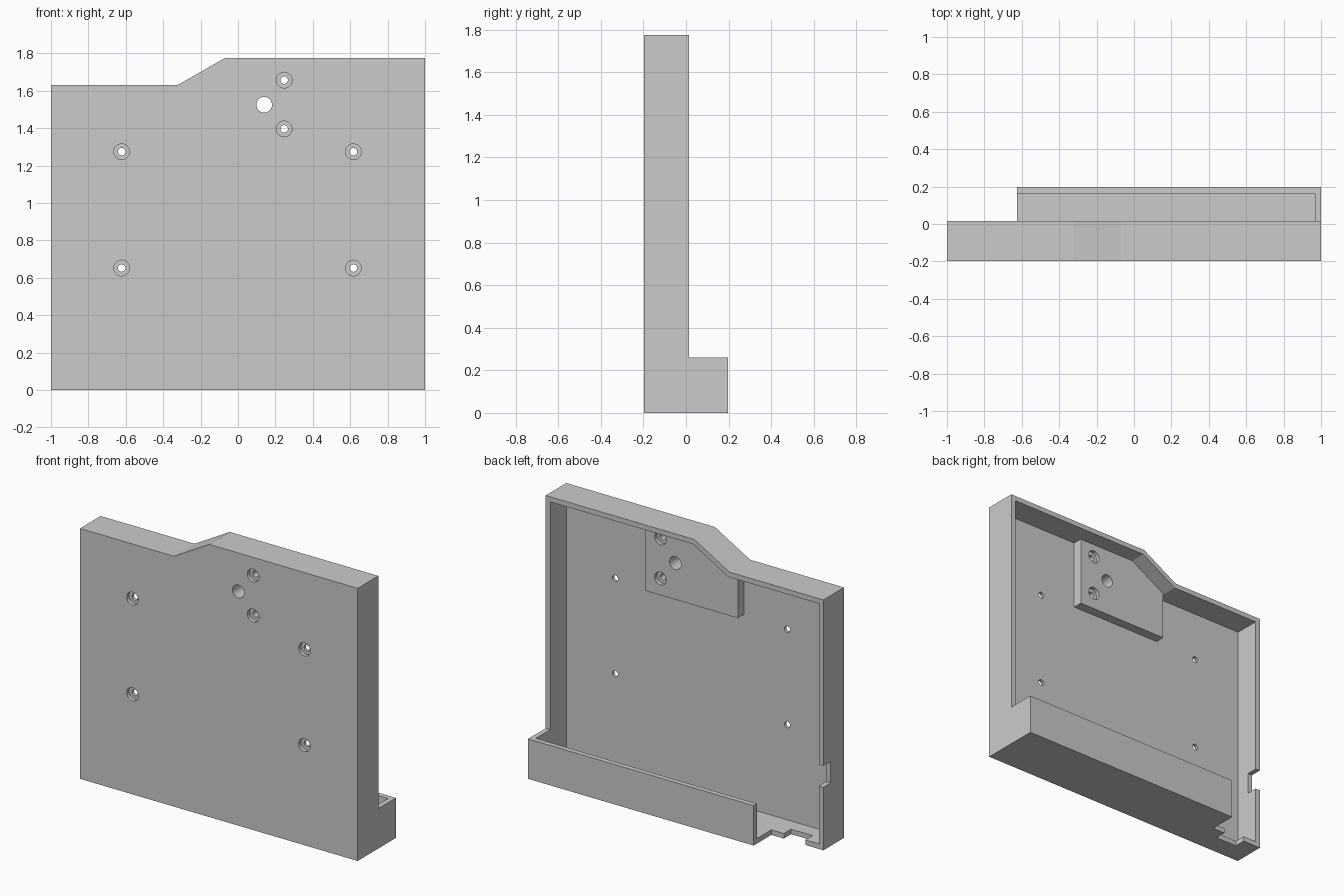
import bpy, bmesh
from math import pi
from mathutils import Matrix

if "Cube" in bpy.data.objects:
    bpy.data.objects.remove(bpy.data.objects["Cube"], do_unlink=True)

grey = bpy.data.materials.new("light_grey")
grey.use_nodes = True
colour = (0.6, 0.6, 0.6, 1)
grey.diffuse_color = colour
grey.node_tree.nodes["Principled BSDF"].inputs["Base Color"].default_value = colour

FRONT, RIM, BACK = -0.197, 0.015, 0.197
WALL = 0.033
PANEL = -0.153      # inner face of the front panel
PAD = -0.09         # inner face of the thick pad


def finish(name, bm):
    bmesh.ops.recalc_face_normals(bm, faces=bm.faces)
    mesh = bpy.data.meshes.new(name)
    bm.to_mesh(mesh)
    bm.free()
    mesh.materials.append(grey)
    obj = bpy.data.objects.new(name, mesh)
    bpy.context.scene.collection.objects.link(obj)
    return obj


def prism(name, outline, y0, y1):
    """Extrude an x-z outline along y."""
    bm = bmesh.new()
    face = bm.faces.new([bm.verts.new((x, y0, z)) for x, z in outline])
    new = bmesh.ops.extrude_face_region(bm, geom=[face])["geom"]
    moved = [v for v in new if isinstance(v, bmesh.types.BMVert)]
    bmesh.ops.translate(bm, verts=moved, vec=(0, y1 - y0, 0))
    return finish(name, bm)


def block(name, x0, x1, y0, y1, z0, z1):
    return prism(name, [(x0, z0), (x1, z0), (x1, z1), (x0, z1)], y0, y1)


def drill(name, x, z, radius, y0, y1):
    bm = bmesh.new()
    place = Matrix.Translation((x, (y0 + y1) / 2, z)) @ Matrix.Rotation(pi / 2, 4, "X")
    bmesh.ops.create_cone(bm, cap_ends=True, segments=32, radius1=radius,
                          radius2=radius, depth=y1 - y0, matrix=place)
    return finish(name, bm)


def combine(target, tool, operation):
    mod = target.modifiers.new(tool.name, "BOOLEAN")
    mod.operation, mod.solver, mod.object = operation, "EXACT", tool
    bpy.context.view_layer.objects.active = target
    bpy.ops.object.modifier_apply(modifier=mod.name)
    bpy.data.objects.remove(tool, do_unlink=True)


# Stepped tray body with the pocket along the bottom of its back
body = prism("panel_tray", [(-1, 0), (1, 0), (1, 1.775), (-0.07, 1.775),
                            (-0.323, 1.63), (-1, 1.63)], FRONT, RIM)
combine(body, block("pocket", -0.625, 1, -0.1, BACK, 0, 0.26), "UNION")

# Hollow out tray and pocket together
inner = 1 - WALL
lip = WALL * 0.26
combine(body, prism("cavity", [(-inner, WALL), (inner, WALL), (inner, 1.775 - WALL),
                               (-0.07 + lip, 1.775 - WALL), (-0.323 + lip, 1.63 - WALL),
                               (-inner, 1.63 - WALL)], PANEL, BACK - WALL), "DIFFERENCE")

# Thick pad under the sloped top wall
combine(body, prism("pad", [(-0.31, 1.287), (0.353, 1.287), (0.353, 1.76),
                            (-0.07, 1.76), (-0.31, 1.62)], PANEL - 0.02, PAD), "UNION")

# Cable notches in the side wall and the floor
combine(body, block("side_notch", -1.1, -0.95, -0.06, 0.1, 0.41, 0.55), "DIFFERENCE")
combine(body, block("floor_notch", -0.87, -0.715, -0.06, 0.1, -0.1, 0.1), "DIFFERENCE")

# Counterbored screw holes, recessed from both sides in the pad
panel_holes = [(x, z) for x in (-0.622, 0.617) for z in (0.652, 1.274)]
pad_holes = [(0.247, z) for z in (1.396, 1.657)]
for x, z in panel_holes + pad_holes:
    combine(body, drill("screw_hole", x, z, 0.02, -0.3, 0), "DIFFERENCE")
    combine(body, drill("front_recess", x, z, 0.042, -0.3, FRONT + 0.025), "DIFFERENCE")
for x, z in pad_holes:
    combine(body, drill("back_recess", x, z, 0.042, PAD - 0.025, 0), "DIFFERENCE")

# Plain through hole
combine(body, drill("through_hole", 0.14, 1.525, 0.042, -0.3, 0), "DIFFERENCE")

body.select_set(True)
bpy.context.view_layer.objects.active = body
bpy.ops.object.shade_smooth_by_angle(angle=0.5)
